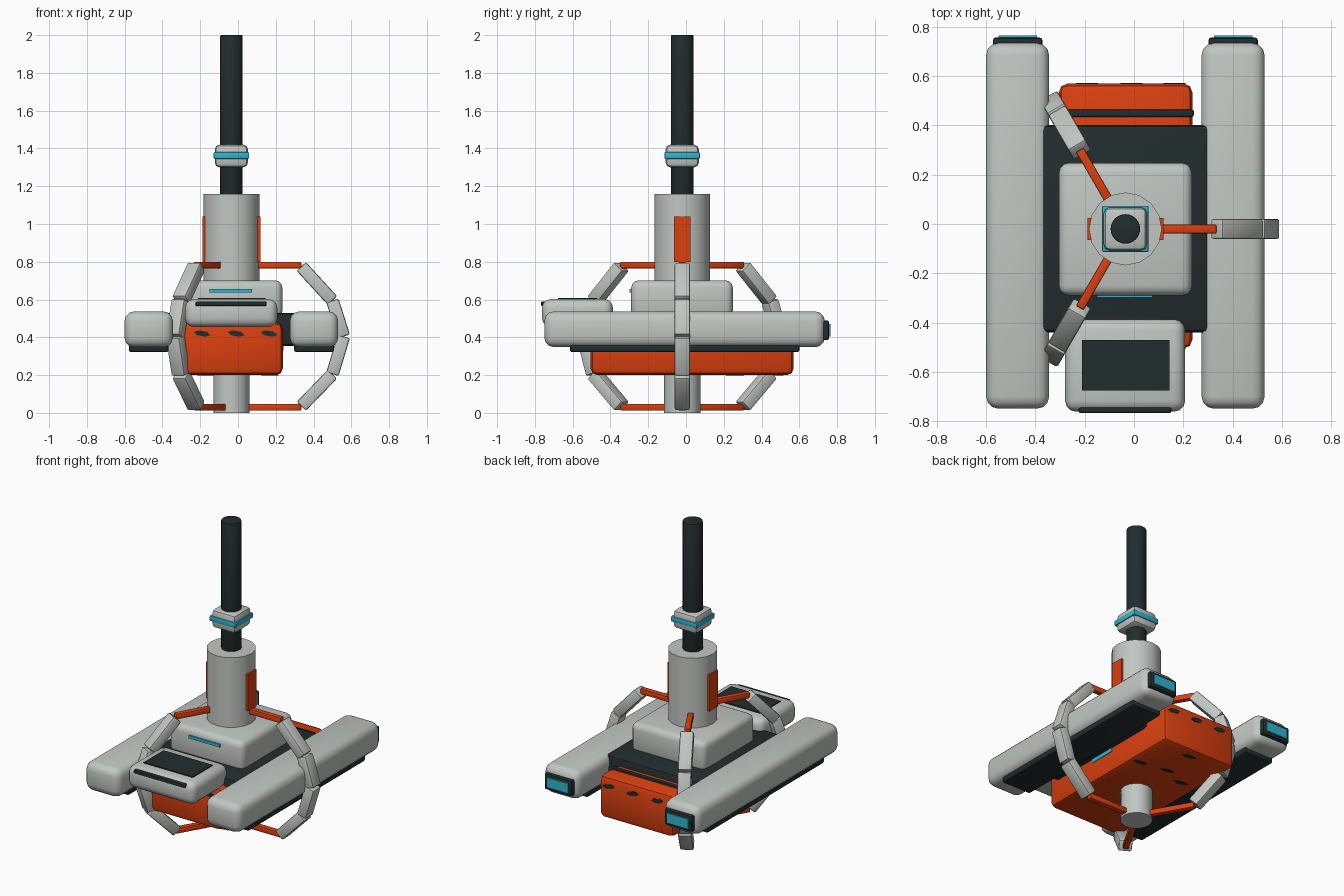
import bpy, math
from mathutils import Vector, Matrix

if "Cube" in bpy.data.objects:
    bpy.data.objects.remove(bpy.data.objects["Cube"])

CX, CY = -0.035, -0.02   # axis of the mast


def mat(name, r, g, b):
    m = bpy.data.materials.new(name)
    m.diffuse_color = (r, g, b, 1)
    m.use_nodes = True
    m.node_tree.nodes["Principled BSDF"].inputs["Base Color"].default_value = m.diffuse_color
    return m


GREY = mat("light grey", 0.54, 0.57, 0.54)
DARK = mat("dark slate", 0.016, 0.026, 0.027)
ORANGE = mat("orange", 0.70, 0.05, 0.005)
CYAN = mat("cyan", 0.03, 0.46, 0.62)


def finish(o, name, m, bevel=0, segs=2):
    o.name = name
    o.data.materials.append(m)
    bpy.context.view_layer.objects.active = o
    if bevel:
        b = o.modifiers.new("bevel", 'BEVEL')
        b.width, b.segments, b.limit_method = bevel, segs, 'ANGLE'
        bpy.ops.object.modifier_apply(modifier=b.name)
    bpy.ops.object.shade_smooth_by_angle(angle=math.radians(40))
    return o


def box(name, x, y, z, m, bevel=0, segs=2):
    """Box from (min, max) ranges."""
    bpy.ops.mesh.primitive_cube_add(size=1)
    o = bpy.context.object
    o.data.transform(Matrix.Translation([(a + b) / 2 for a, b in (x, y, z)])
                     @ Matrix.Diagonal([b - a for a, b in (x, y, z)] + [1]))
    return finish(o, name, m, bevel, segs)


def cyl(name, r, z0, z1, m, sides, bevel=0):
    bpy.ops.mesh.primitive_cylinder_add(vertices=sides, radius=r, depth=z1 - z0,
                                        location=(CX, CY, (z0 + z1) / 2))
    return finish(bpy.context.object, name, m, bevel)


def bar(name, p, q, ang, wide, thick, m, bevel=0):
    """Box between two (radius, z) points in the radial plane at angle ang."""
    p, q = Vector((p[0], 0, p[1])), Vector((q[0], 0, q[1]))
    d = (q - p).normalized()
    side = Vector((0, 1, 0))
    rot = Matrix((d, side, d.cross(side))).transposed().to_4x4()
    bpy.ops.mesh.primitive_cube_add(size=1)
    o = bpy.context.object
    o.data.transform(Matrix.Translation((CX, CY, 0)) @ Matrix.Rotation(ang, 4, 'Z')
                     @ Matrix.Translation((p + q) / 2) @ rot
                     @ Matrix.Diagonal(((q - p).length, wide, thick, 1)))
    return finish(o, name, m, bevel)


def patch(name, loc, rot):
    """Thin slanted dark paint mark."""
    bpy.ops.mesh.primitive_cylinder_add(vertices=6, radius=1, depth=0.006)
    o = bpy.context.object
    shear = Matrix.Identity(4)
    shear[0][1] = -0.4
    o.data.transform(Matrix.Translation(loc) @ rot @ Matrix.Diagonal((0.042, 0.017, 1, 1)) @ shear)
    return finish(o, name, DARK)


# Hull, deck and upper housing
box("hull", (-0.305, 0.237), (-0.505, 0.57), (0.20, 0.48), ORANGE, 0.035)
box("deck", (-0.388, 0.318), (-0.44, 0.403), (0.355, 0.53), DARK, 0.025)
box("housing", (-0.305, 0.235), (-0.29, 0.248), (0.50, 0.702), GREY, 0.04, 3)
box("housing_light", (-0.15, 0.075), (-0.298, -0.28), (0.637, 0.657), CYAN)
box("hull_strap", (-0.28, 0.243), (0.435, 0.465), (0.44, 0.492), DARK, 0.008)

# Hull paint marks and side lights
flat = Matrix.Identity(4)
upright = Matrix.Rotation(math.pi / 2, 4, 'X')
for i, x in enumerate((-0.19, -0.01, 0.165)):
    patch(f"front_mark_{i}", (x, -0.505, 0.42), upright)
    patch(f"back_mark_{i}", (x, 0.57, 0.42), upright)
for i, (x, y) in enumerate(((-0.01, 0.5), (-0.015, 0.29), (-0.17, 0.23), (0.17, 0.26))):
    patch(f"belly_mark_{i}", (x, y, 0.2), flat)
for s, x in (("left", -0.305), ("right", 0.237)):
    box(f"{s}_side_light", (x - 0.004, x + 0.004), (-0.1, 0.08), (0.33, 0.40), CYAN)

# Front head with top panel and visor slit
box("head", (-0.28, 0.208), (-0.762, -0.387), (0.455, 0.602), GREY, 0.045, 3)
box("head_panel", (-0.212, 0.145), (-0.677, -0.472), (0.58, 0.609), DARK)
box("visor", (-0.225, 0.152), (-0.768, -0.735), (0.565, 0.59), DARK, 0.008)

# Side pods with skids and rear lights
for s, x in (("left", -0.4725), ("right", 0.4025)):
    box(f"{s}_pod", (x - 0.128, x + 0.128), (-0.75, 0.735), (0.348, 0.537), GREY, 0.05, 3)
    box(f"{s}_skid", (x - 0.105, x + 0.105), (-0.615, 0.6), (0.322, 0.37), DARK, 0.01)
    box(f"{s}_tail_cap", (x - 0.1, x + 0.1), (0.70, 0.757), (0.385, 0.49), DARK, 0.01)
    box(f"{s}_tail_light", (x - 0.078, x + 0.078), (0.75, 0.765), (0.405, 0.47), CYAN)

# Central column, mast and foot
cyl("column", 0.148, 0.65, 1.16, GREY, 16)
cyl("mast", 0.06, 1.10, 2.0, DARK, 24, 0.006)
cyl("foot", 0.096, 0.0, 0.25, GREY, 16)
for s, x in (("left", -0.145), ("right", 0.145)):
    box(f"{s}_column_panel", (CX + x - 0.009, CX + x + 0.009), (CY - 0.044, CY + 0.044),
        (0.80, 1.04), ORANGE)

# Mast collar
h = 0.088
box("collar", (CX - h, CX + h), (CY - h, CY + h), (1.30, 1.42), GREY, 0.025)
h = 0.094
box("collar_band", (CX - h, CX + h), (CY - h, CY + h), (1.345, 1.38), CYAN, 0.006)

# Three curved cage arms on orange rods
path = ((0.37, 0.775), (0.535, 0.595), (0.595, 0.405), (0.535, 0.205), (0.37, 0.035))
for k in range(3):
    a = k * math.tau / 3
    bar(f"upper_rod_{k}", (0.1, 0.782), (0.37, 0.782), a, 0.036, 0.036, ORANGE, 0.006)
    bar(f"lower_rod_{k}", (0.05, 0.03), (0.37, 0.03), a, 0.036, 0.036, ORANGE, 0.006)
    for i in range(4):
        bar(f"arm_{k}_segment_{i}", path[i], path[i + 1], a, 0.082, 0.068, GREY, 0.01)
